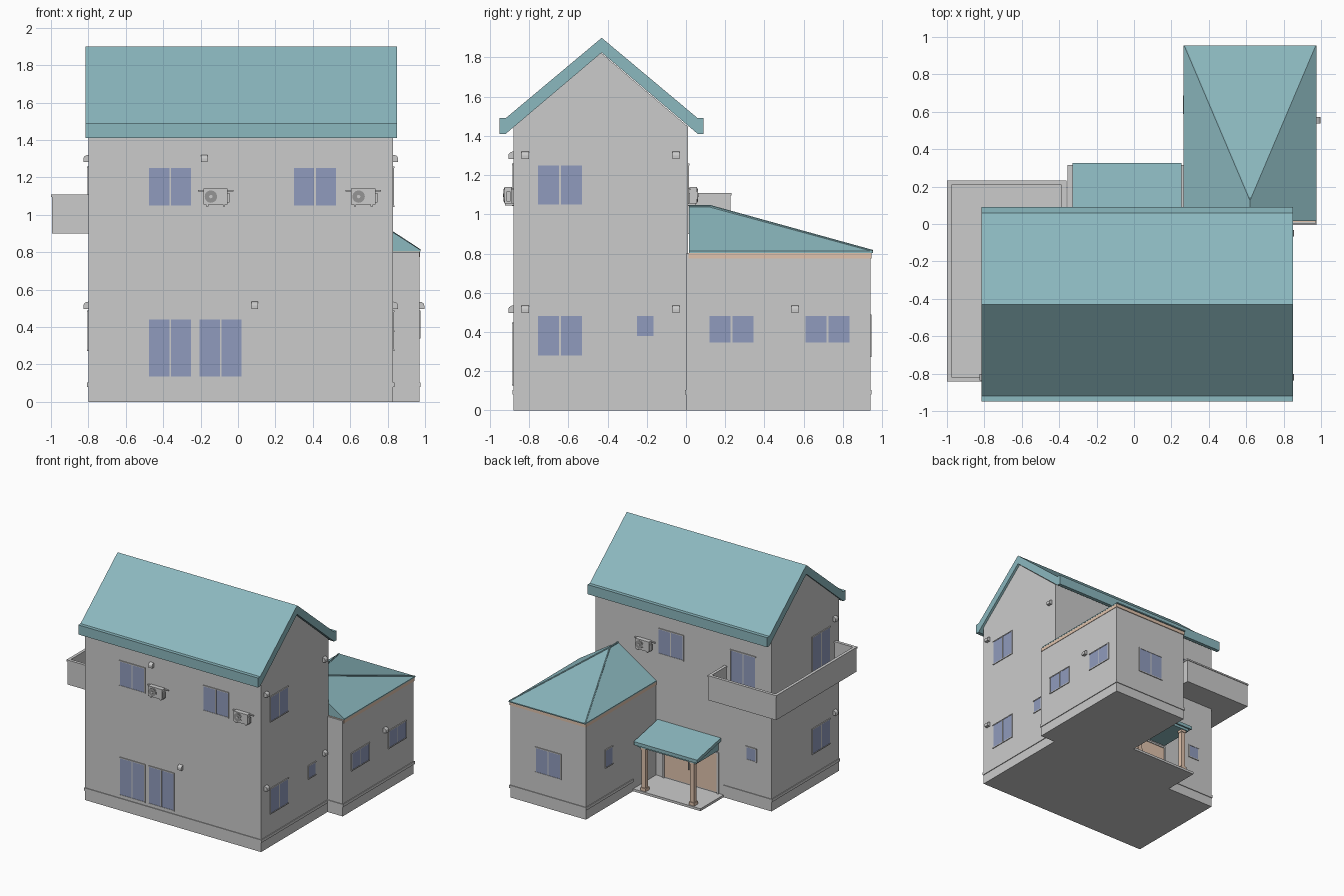
import bpy, bmesh, math
from mathutils import Matrix, Vector

if "Cube" in bpy.data.objects:
    bpy.data.objects.remove(bpy.data.objects["Cube"])


def material(name, rgb):
    m = bpy.data.materials.new(name)
    m.diffuse_color = (*rgb, 1)
    m.use_nodes = True
    m.node_tree.nodes["Principled BSDF"].inputs["Base Color"].default_value = m.diffuse_color
    return m


TEAL = material("roof_teal", (0.26, 0.48, 0.52))
GLASS = material("window_blue", (0.28, 0.33, 0.51))
WOOD = material("wood_tan", (0.75, 0.55, 0.42))
DARK = material("fan_grey", (0.3, 0.3, 0.3))


def finish(name, bm, mat=None, matrix=None):
    bmesh.ops.recalc_face_normals(bm, faces=bm.faces)
    me = bpy.data.meshes.new(name)
    bm.to_mesh(me)
    bm.free()
    ob = bpy.data.objects.new(name, me)
    bpy.context.collection.objects.link(ob)
    if matrix:
        ob.matrix_world = matrix
    if mat:
        me.materials.append(mat)
    return ob


def boxes(name, items, mat=None, matrix=None):
    """Each item is x0, x1, y0, y1, z0, z1."""
    bm = bmesh.new()
    for x0, x1, y0, y1, z0, z1 in items:
        m = Matrix.Translation(((x0 + x1) / 2, (y0 + y1) / 2, (z0 + z1) / 2))
        m = m @ Matrix.Diagonal((x1 - x0, y1 - y0, z1 - z0, 1))
        bmesh.ops.create_cube(bm, size=1, matrix=m)
    return finish(name, bm, mat, matrix)


def prism(name, profile, x0, x1, mat=None, matrix=None):
    """Extrude a (y, z) profile along x."""
    bm = bmesh.new()
    f = bm.faces.new([bm.verts.new((x0, y, z)) for y, z in profile])
    r = bmesh.ops.extrude_face_region(bm, geom=[f])
    vs = [v for v in r["geom"] if isinstance(v, bmesh.types.BMVert)]
    bmesh.ops.translate(bm, verts=vs, vec=(x1 - x0, 0, 0))
    return finish(name, bm, mat, matrix)


# Walls as (turn in degrees, distance outward); local -y points out of the wall
FRONT, RIGHT, BACK, LEFT = (0, 0.88), (90, 0.83), (180, 0.01), (-90, 0.80)
WING_RIGHT, WING_BACK, WING_LEFT = (90, 0.97), (180, 0.94), (-90, -0.27)


def on_wall(wall, u, z):
    turn, dist = wall
    lx = u if turn in (0, 90) else -u
    return Matrix.Rotation(math.radians(turn), 4, 'Z') @ Matrix.Translation((lx, -dist, z))


def window(wall, u0, u1, z0, z1, double=True):
    m = on_wall(wall, (u0 + u1) / 2, (z0 + z1) / 2)
    w, h, t, g = (u1 - u0) / 2, (z1 - z0) / 2, 0.008, 0.005
    frame = [(-w - t, w + t, -0.007, 0.002, h, h + t), (-w - t, w + t, -0.007, 0.002, -h - t, -h),
             (-w - t, -w, -0.005, 0.002, -h, h), (w, w + t, -0.005, 0.002, -h, h)]
    panes = [(-w, w, -0.004, 0.002, -h, h)]
    if double:
        frame.append((-g, g, -0.005, 0.002, -h, h))
        panes = [(-w, -g, -0.004, 0.002, -h, h), (g, w, -0.004, 0.002, -h, h)]
    boxes("window_frame", frame, None, m)
    boxes("window_glass", panes, GLASS, m)


def vent_hood(wall, u, z):
    arc = [(-0.026 * math.cos(a), 0.02 * math.sin(a)) for a in [i * math.pi / 10 for i in range(6)]]
    prism("vent_hood", [(0, -0.018), (-0.026, -0.018)] + arc, -0.018, 0.018, None, on_wall(wall, u, z))


def air_conditioner(wall, u, z):
    m = on_wall(wall, u, z)
    boxes("air_conditioner_body", [(-0.065, 0.065, -0.045, -0.008, -0.04, 0.045),
                                   (0.06, 0.075, -0.035, -0.015, -0.03, 0.02)], None, m)
    boxes("air_conditioner_bracket", [(-0.095, 0.095, -0.012, 0, 0.028, 0.036)] +
          [(x - 0.006, x + 0.006, -0.042, 0, -0.05, -0.04) for x in (-0.045, 0.045)], None, m)
    for name, r, d, mat in (("fan_ring", 0.037, 0.003, None), ("fan_grille", 0.033, 0.005, DARK),
                            ("fan_hub", 0.009, 0.008, None)):
        bm = bmesh.new()
        bmesh.ops.create_cone(bm, cap_ends=True, segments=24, radius1=r, radius2=r, depth=d * 2,
                              matrix=Matrix.Translation((-0.025, -0.045, 0.002)) @ Matrix.Rotation(math.pi / 2, 4, 'X'))
        finish(name, bm, mat, m)


# Main house with gable ends, and the rear wing
prism("main_walls", [(-0.88, 0), (0.01, 0), (0.01, 1.447), (-0.435, 1.825), (-0.88, 1.447)], -0.80, 0.83)
boxes("wing_walls", [(0.27, 0.97, 0.0, 0.94, 0, 0.80)])

# Gable roof: sloped slabs ending in square eaves
half = [(-0.52, 1.41), (-0.52, 1.49), (-0.49, 1.49)]
outer = [(y - 0.43, z) for y, z in half] + [(-0.43, 1.90)] + [(-y - 0.43, z) for y, z in reversed(half)]
prism("main_roof", outer + [(0.06, 1.41), (-0.43, 1.825), (-0.92, 1.41)], -0.815, 0.85, TEAL)

# Plinth band, left open at the porch
p = 0.006
boxes("plinth_band", [(-0.80 - p, 0.83 + p, -0.88 - p, -0.87, 0.08, 0.104),
                      (-0.80 - p, -0.79, -0.88, 0.01 + p, 0.08, 0.104),
                      (0.82, 0.83 + p, -0.88, 0.01, 0.08, 0.104),
                      (-0.80, -0.355, 0.0, 0.01 + p, 0.08, 0.104),
                      (0.83, 0.97 + p, 0.0 - p, 0.02, 0.08, 0.104),
                      (0.96, 0.97 + p, 0.0, 0.94 + p, 0.08, 0.104),
                      (0.27 - p, 0.97, 0.93, 0.94 + p, 0.08, 0.104),
                      (0.27 - p, 0.28, 0.315, 0.94 + p, 0.08, 0.104)])

# Wing hip roof with eave trim and ridge caps
boxes("wing_eave_trim", [(0.266, 0.974, 0.012, 0.946, 0.775, 0.803)], WOOD)
bm = bmesh.new()
low = [(0.265, 0.015), (0.975, 0.015), (0.975, 0.955), (0.265, 0.955)]
ridge = [(0.62, 0.015, 1.04), (0.62, 0.125, 1.04)]
bmesh.ops.convex_hull(bm, input=[bm.verts.new(c) for c in
                      [(x, y, z) for x, y in low for z in (0.803, 0.812)] + ridge])
bmesh.ops.dissolve_limit(bm, angle_limit=0.01, verts=bm.verts, edges=bm.edges)
finish("wing_roof", bm, TEAL)
bm = bmesh.new()
for a, b in ((ridge[0], ridge[1]), (ridge[1], (0.97, 0.95, 0.812)), (ridge[1], (0.27, 0.95, 0.812))):
    a, b = Vector(a), Vector(b)
    m = Matrix.Translation((a + b) / 2) @ (b - a).to_track_quat('Z', 'Y').to_matrix().to_4x4()
    bmesh.ops.create_cone(bm, cap_ends=True, segments=6, radius1=0.007, radius2=0.007,
                          depth=(b - a).length, matrix=m)
finish("wing_ridge_caps", bm, TEAL)

# Porch: floor, lean-to roof, beams, posts and entrance
boxes("porch_floor", [(-0.355, 0.27, 0.0, 0.315, 0, 0.02)])
prism("porch_roof", [(0.01, 0.49), (0.327, 0.425), (0.327, 0.397), (0.01, 0.462)], -0.33, 0.255, TEAL)
prism("porch_roof_base", [(0.01, 0.465), (0.31, 0.405), (0.31, 0.38), (0.01, 0.38)], -0.31, 0.235, TEAL)
for x in (-0.265, 0.185):
    boxes("porch_post", [(x - 0.018, x + 0.018, 0.262, 0.298, 0.02, 0.385),
                         (x - 0.025, x + 0.025, 0.255, 0.305, 0.02, 0.045),
                         (x - 0.023, x + 0.023, 0.257, 0.303, 0.36, 0.385)], WOOD)
boxes("entrance_door", [(-0.30, -0.058, 0.0, 0.016, 0.03, 0.35), (-0.052, 0.19, 0.0, 0.016, 0.03, 0.35)], WOOD)
boxes("entrance_frame", [(-0.315, 0.205, 0.0, 0.022, 0.35, 0.365), (-0.315, -0.30, 0.0, 0.022, 0.02, 0.35),
                         (0.19, 0.205, 0.0, 0.022, 0.02, 0.35)])
boxes("door_handle", [(x, x + 0.008, 0.014, 0.026, 0.15, 0.22) for x in (-0.075, -0.043)])

# Balcony wrapping the left and rear corner
boxes("balcony_floor", [(-0.99, -0.79, -0.83, 0.22, 0.90, 0.92), (-0.79, -0.37, 0.0, 0.22, 0.90, 0.92)])
rail = [(-0.995, -0.98, -0.837, 0.228), (-0.98, -0.80, -0.837, -0.822),
        (-0.98, -0.367, 0.213, 0.228), (-0.382, -0.367, 0.01, 0.213)]
boxes("balcony_parapet", [(*r, 0.90, 1.095) for r in rail])
q = 0.005
boxes("balcony_cap", [(a - q, b + q, c - q, d + q, 1.095, 1.108) for a, b, c, d in rail])

# Windows
for u in (-0.475, 0.30):
    window(FRONT, u, u + 0.225, 1.05, 1.25)
for u in (-0.475, -0.205):
    window(FRONT, u, u + 0.225, 0.135, 0.44)
for wall, z in ((RIGHT, 1.05), (LEFT, 0.93)):
    window(wall, -0.755, -0.53, z, 1.25)
    window(wall, -0.755, -0.53, 0.28, 0.48)
window(RIGHT, -0.25, -0.165, 0.38, 0.48, False)
for u in (0.12, 0.61):
    window(WING_RIGHT, u, u + 0.225, 0.345, 0.48)
window(WING_BACK, 0.505, 0.73, 0.28, 0.48)
window(WING_LEFT, 0.595, 0.68, 0.34, 0.48, False)
window(BACK, 0.02, 0.245, 1.05, 1.25)
window(BACK, -0.65, -0.425, 0.93, 1.25)
window(BACK, -0.655, -0.57, 0.38, 0.48, False)

# Vent hoods and air conditioners
for wall, u, z in ((FRONT, -0.18, 1.30), (FRONT, 0.09, 0.515), (WING_RIGHT, 0.555, 0.515),
                   (LEFT, -0.82, 1.30), (LEFT, -0.82, 0.515)):
    vent_hood(wall, u, z)
for u in (-0.82, -0.05):
    for z in (0.515, 1.30):
        vent_hood(RIGHT, u, z)
for wall, u in ((FRONT, -0.12), (FRONT, 0.67), (BACK, 0.37)):
    air_conditioner(wall, u, 1.095)
